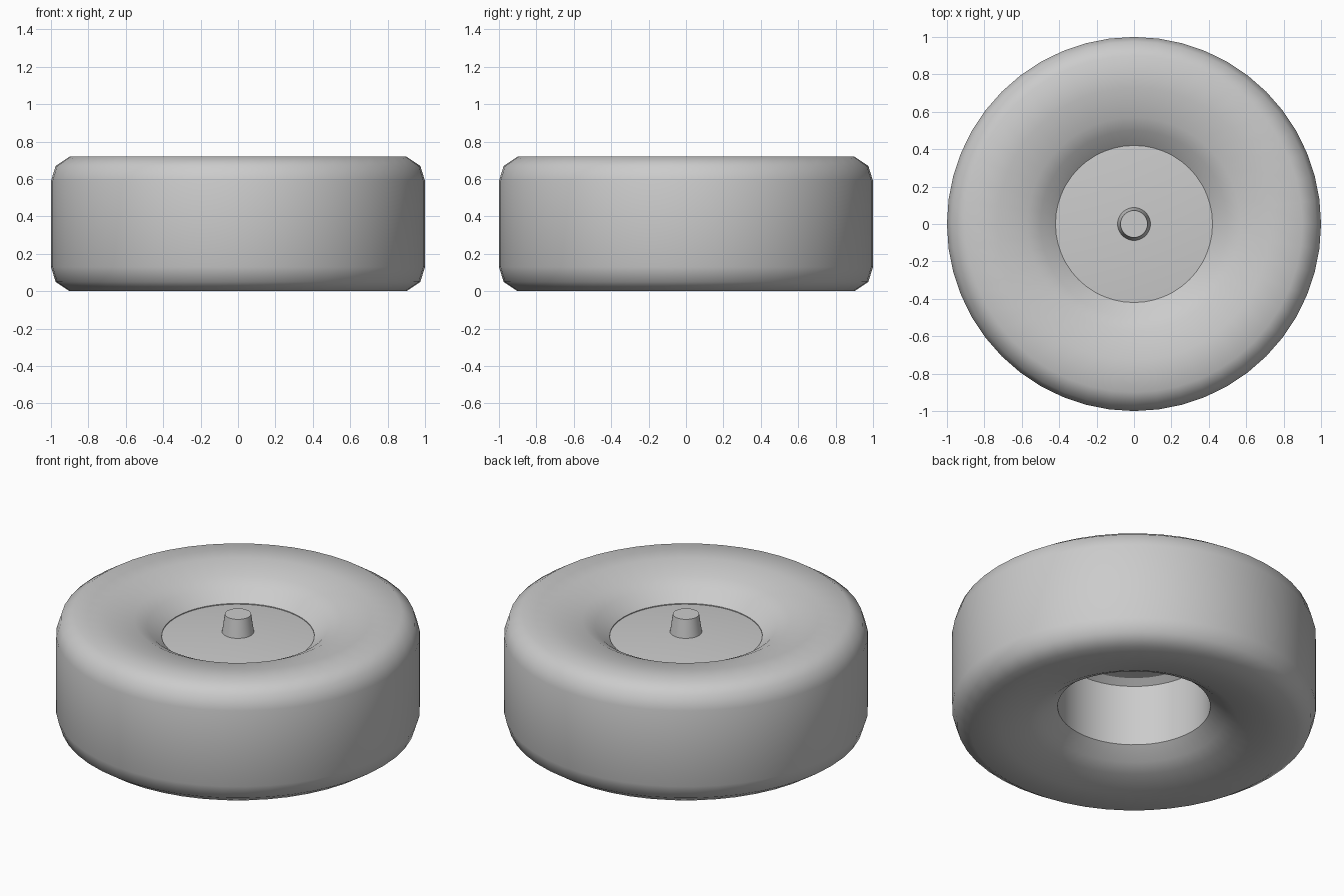
import bpy, math

cube = bpy.data.objects.get("Cube")
if cube:
    bpy.data.objects.remove(cube, do_unlink=True)

SIDES = 48
MID = 0.36  # half the wheel's width

grey = bpy.data.materials.new("light_grey")
grey.use_nodes = True
grey.diffuse_color = (0.6, 0.6, 0.6, 1)
grey.node_tree.nodes["Principled BSDF"].inputs["Base Color"].default_value = (0.6, 0.6, 0.6, 1)


def lathe(name, profile, sides, closed=False, angle=40):
    """Spin (radius, height) points around z; a zero radius makes a pole."""
    verts, rings = [], []
    for r, z in profile:
        count = sides if r else 1
        rings.append([len(verts) + i % count for i in range(sides)])
        for i in range(count):
            a = math.tau * i / sides
            verts.append((r * math.cos(a), r * math.sin(a), z))
    pairs = list(zip(rings, rings[1:]))
    if closed:
        pairs.append((rings[-1], rings[0]))
    faces = []
    for lower, upper in pairs:
        for i in range(sides):
            j = (i + 1) % sides
            loop = (lower[i], lower[j], upper[j], upper[i])
            faces.append(tuple(dict.fromkeys(loop)))
    mesh = bpy.data.meshes.new(name)
    mesh.from_pydata(verts, [], faces)
    mesh.materials.append(grey)
    obj = bpy.data.objects.new(name, mesh)
    bpy.context.collection.objects.link(obj)
    bpy.ops.object.select_all(action='DESELECT')
    obj.select_set(True)
    bpy.context.view_layer.objects.active = obj
    bpy.ops.object.shade_smooth_by_angle(angle=math.radians(angle))
    return obj


# Tyre: tread, rounded shoulders and dished sidewalls, mirrored top to bottom
upper_half = [(1.0, 0.59), (0.975, 0.67), (0.9, 0.72), (0.73, 0.712),
              (0.57, 0.68), (0.5, 0.645), (0.42, 0.58)]
lower_half = [(r, 2 * MID - z) for r, z in reversed(upper_half)]
lathe("tyre", lower_half + upper_half, SIDES, closed=True, angle=48)

# Hub: shallow cone on top, bevelled underside
lathe("hub", [(0, 0.57), (0.38, 0.54), (0.42, 0.51), (0.42, 0.575), (0, 0.612)], SIDES, angle=30)

# Axle pin: short tapered stub
lathe("axle_pin", [(0, 0.59), (0.09, 0.59), (0.072, 0.712), (0, 0.712)], SIDES, angle=30)
